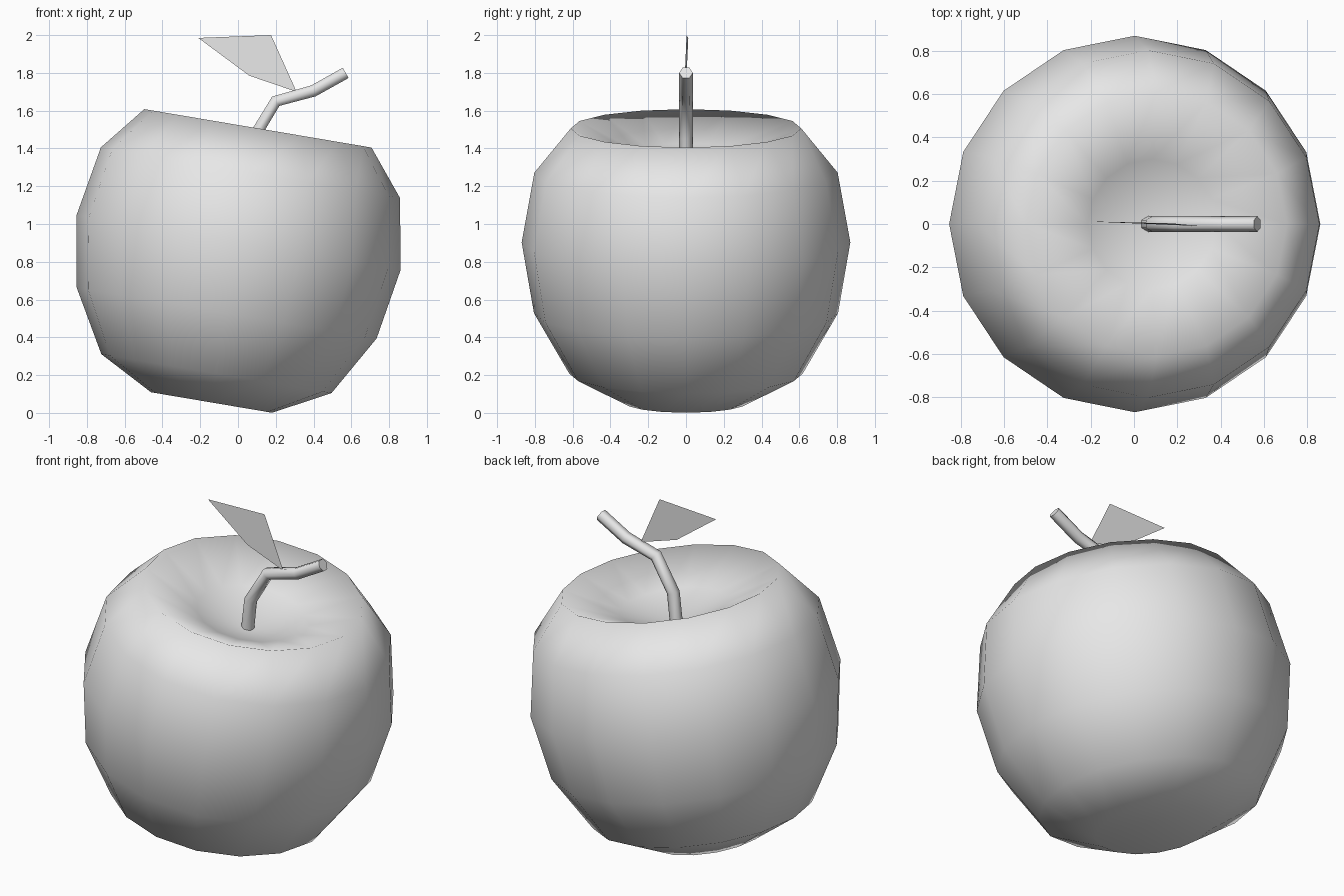
import bpy, bmesh, math
from mathutils import Matrix, Vector

if "Cube" in bpy.data.objects:
    bpy.data.objects.remove(bpy.data.objects["Cube"], do_unlink=True)

grey = bpy.data.materials.new("plain grey")
grey.use_nodes = True
tone = (0.8, 0.8, 0.8, 1)
grey.diffuse_color = tone
grey.node_tree.nodes["Principled BSDF"].inputs["Base Color"].default_value = tone


def add_mesh(name, bm):
    mesh = bpy.data.meshes.new(name)
    bm.to_mesh(mesh)
    bm.free()
    obj = bpy.data.objects.new(name, mesh)
    mesh.materials.append(grey)
    bpy.context.collection.objects.link(obj)
    return obj


# Fruit body: lathed profile (radius, height) with a hollow at both ends
SIDES = 16
profile = [(0.325, 0), (0.618, 0.155), (0.805, 0.48), (0.87, 0.86),
           (0.803, 1.234), (0.61, 1.472), (0.3, 1.34)]
bm = bmesh.new()
rings = []
for radius, height in profile:
    angles = [2 * math.pi * i / SIDES for i in range(SIDES)]
    rings.append([bm.verts.new((radius * math.cos(a), radius * math.sin(a), height))
                  for a in angles])
base = bm.verts.new((0, 0, 0.05))
hollow = bm.verts.new((0, 0, 1.24))
for i in range(SIDES):
    j = (i + 1) % SIDES
    bm.faces.new((base, rings[0][j], rings[0][i]))
    bm.faces.new((hollow, rings[-1][i], rings[-1][j]))
    for low, high in zip(rings, rings[1:]):
        bm.faces.new((low[i], low[j], high[j], high[i]))
for face in bm.faces:
    face.smooth = True
# Lean the fruit towards +x
lean = Matrix.Translation((-0.14, 0, 0.055)) @ Matrix.Rotation(math.radians(9.6), 4, "Y")
bm.transform(lean)
add_mesh("fruit_body", bm)

# Stem: bent hexagonal tube, each ring set across the path direction
path = [Vector((x, 0, z)) for x, z in
        [(0.06, 1.24), (0.085, 1.46), (0.2, 1.65), (0.4, 1.705), (0.57, 1.8)]]
bm = bmesh.new()
rings = []
for i, point in enumerate(path):
    along = (path[min(i + 1, len(path) - 1)] - path[max(i - 1, 0)]).normalized()
    side = Vector((0, 1, 0))
    across = along.cross(side)
    rings.append([bm.verts.new(point + 0.036 * (math.cos(a) * side + math.sin(a) * across))
                  for a in [math.pi * k / 3 for k in range(6)]])
for low, high in zip(rings, rings[1:]):
    for i in range(6):
        j = (i + 1) % 6
        bm.faces.new((low[i], low[j], high[j], high[i])).smooth = True
bm.faces.new(rings[-1])
bm.faces.new(rings[0][::-1])
bmesh.ops.recalc_face_normals(bm, faces=bm.faces[:])
add_mesh("stem", bm)

# Leaf: a single flat blade growing from the stem
bm = bmesh.new()
outline = [(-0.21, 0.012, 1.985), (0.06, 0.003, 1.785),
           (0.31, -0.01, 1.7), (0.175, 0.003, 2.0)]
bm.faces.new([bm.verts.new(p) for p in outline])
add_mesh("leaf", bm)
